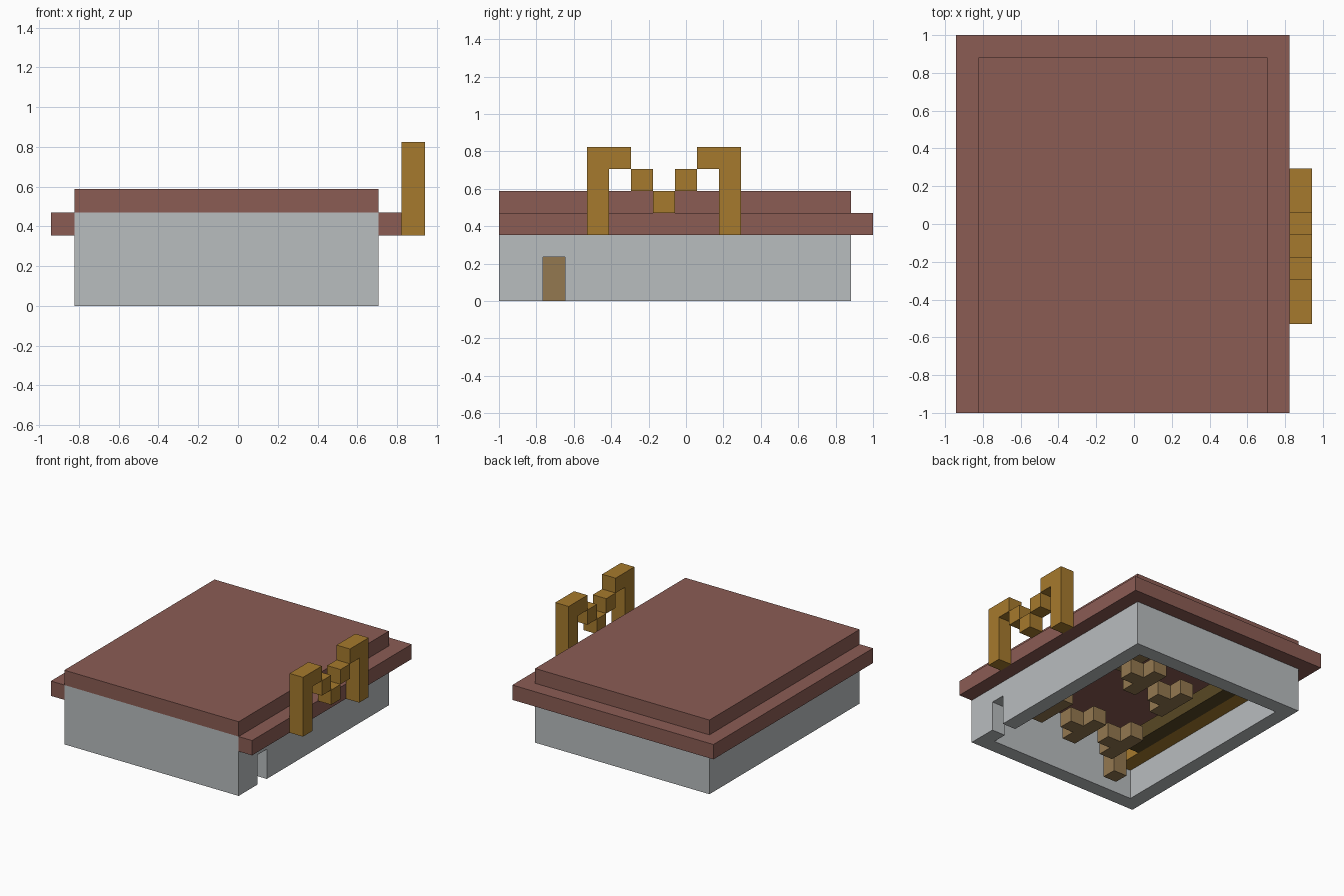
import bpy, bmesh
from mathutils import Vector

cube = bpy.data.objects.get("Cube")
if cube:
    bpy.data.objects.remove(cube, do_unlink=True)

U = 2 / 17                        # one block
ORIGIN = Vector((8, 8.5, 0))      # centre of the block grid


def material(name, rgb):
    lin = [((c / 255 + 0.055) / 1.055) ** 2.4 for c in rgb]
    m = bpy.data.materials.new(name)
    m.use_nodes = True
    m.diffuse_color = (*lin, 1)
    m.node_tree.nodes["Principled BSDF"].inputs["Base Color"].default_value = (*lin, 1)
    return m


BRICK = material("brick_brown", (139, 92, 84))
GOLD = material("gold", (166, 122, 45))
GREY = material("light_grey", (185, 189, 191))
TAN = material("wood_tan", (148, 120, 80))
DARK = material("dark_olive", (88, 72, 36))


def blocks(name, mat, *boxes):
    """One object from boxes given as low and high corners in grid blocks."""
    bm = bmesh.new()
    for lo, hi in boxes:
        lo, hi = Vector(lo), Vector(hi)
        verts = bmesh.ops.create_cube(bm, size=1)["verts"]
        for v in verts:
            v.co = ((lo + hi) / 2 + v.co * (hi - lo) - ORIGIN) * U
            
    mesh = bpy.data.meshes.new(name)
    bm.to_mesh(mesh)
    bm.free()
    mesh.materials.append(mat)
    ob = bpy.data.objects.new(name, mesh)
    bpy.context.collection.objects.link(ob)
    return ob


def scaled_cut(target, name, lo, hi):
    cutter = blocks(name, GREY, (lo, hi))
    cutter.hide_render = True
    cutter.hide_viewport = True
    cutter.display_type = 'WIRE'
    mod = target.modifiers.new(name, 'BOOLEAN')
    mod.operation = 'DIFFERENCE'
    mod.solver = 'EXACT'
    mod.object = cutter


# Hollow walls, open below, with a side doorway
walls = blocks("walls", GREY, ((1, 0, 0), (14, 16, 4)))
scaled_cut(walls, "room_cutter", (2, 1, -1), (13, 15, 5))
scaled_cut(walls, "doorway_cutter", (12.5, 2, -1), (15, 3, 2))

# Roof and the eaves around three sides
blocks("roof", BRICK, ((1, 0, 4), (14, 16, 5)))
blocks("eaves", BRICK,
       ((0, 0, 3), (1, 17, 4)),
       ((14, 0, 3), (15, 17, 4)),
       ((1, 16, 3), (14, 17, 4)))

# Stepped double arch on the side, mirrored about its middle
half = [((15, 4, 3), (16, 5, 7)),
        ((15, 5, 6), (16, 6, 7)),
        ((15, 6, 5), (16, 7, 6))]
other = [((a[0], 15 - b[1], a[2]), (b[0], 15 - a[1], b[2])) for a, b in half]
blocks("side_arch", GOLD, *half, *other, ((15, 7, 4), (16, 8, 5)))

# Counter along the far wall, with a post
blocks("wall_counter", GOLD, ((2, 1, 2), (3, 15, 3)))
blocks("counter_edge", DARK, ((3, 3, 2), (4, 15, 3)))
blocks("counter_post", TAN, ((4, 2, 0), (5, 3, 2)))

# Small tables and benches in the room
for i, (x, y) in enumerate([(9, 4), (10, 11), (6, 4), (7, 10)]):
    blocks(f"table_{i + 1}", TAN,
           ((x, y, 0), (x + 1, y + 3, 1)),
           ((x + 1, y + 1, 0), (x + 2, y + 2, 1)))
for i, y in enumerate((2, 10)):
    blocks(f"bench_{i + 1}", TAN, ((10, y, 2), (12, y + 3, 3)))
